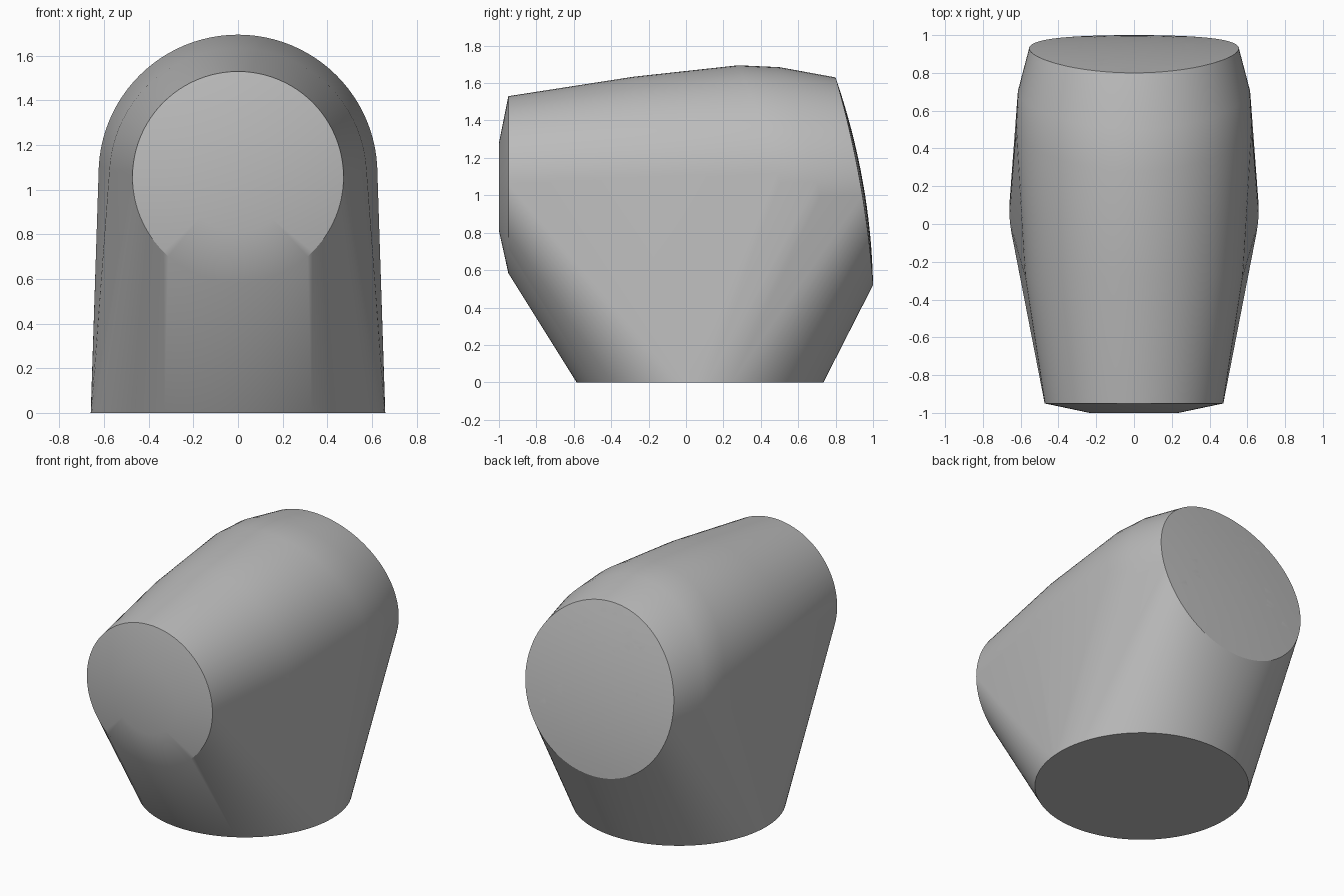
import bpy
import bmesh
from math import sin, cos, pi

cube = bpy.data.objects.get("Cube")
if cube:
    bpy.data.objects.remove(cube, do_unlink=True)

SEGMENTS = 96
bm = bmesh.new()


def base_ring(y, radius):
    """Horizontal ring on the ground."""
    for i in range(SEGMENTS):
        a = 2 * pi * i / SEGMENTS
        bm.verts.new((radius * cos(a), y + radius * sin(a), 0))


def upright_ring(z, radius, top_y, mid_y, low_y, scale=1.0, dome=0.0):
    """Upright ring, bent in depth through its top, middle and bottom."""
    for i in range(SEGMENTS):
        a = 2 * pi * i / SEGMENTS
        u, v = scale * cos(a), scale * sin(a)
        bend = (top_y + low_y) / 2 - mid_y
        y = mid_y + v * (top_y - low_y) / 2 + v * v * bend
        bm.verts.new((radius * u, y + dome * (1 - scale ** 2), z + radius * v))


# Foot of the body
base_ring(0.075, 0.66)

# Front face with its shallow chamfer
upright_ring(1.045, 0.235, -1.0, -1.0, -1.0)
upright_ring(1.057, 0.473, -0.95, -0.95, -0.95)

# Swelling barrel along the top
upright_ring(1.057, 0.577, -0.28, -0.28, -0.28)
upright_ring(1.07, 0.625, 0.28, 0.5, 0.6)
upright_ring(1.07, 0.615, 0.5, 0.7, 0.76)

# Gently domed back cap
for step in range(1, 9):
    upright_ring(1.075, 0.555, 0.8, 0.93, 1.0, step / 8, 0.015)

# Stretch one taut skin over all the rings
hull = bmesh.ops.convex_hull(bm, input=bm.verts[:])
inside = {v for v in hull["geom_interior"] + hull["geom_unused"]
          if isinstance(v, bmesh.types.BMVert)}
bmesh.ops.delete(bm, geom=list(inside), context="VERTS")
bmesh.ops.dissolve_limit(bm, angle_limit=0.002, verts=bm.verts[:], edges=bm.edges[:])
bmesh.ops.recalc_face_normals(bm, faces=bm.faces[:])

mesh = bpy.data.meshes.new("body")
bm.to_mesh(mesh)
bm.free()
body = bpy.data.objects.new("body", mesh)
bpy.context.collection.objects.link(body)

# Plain grey finish
grey = bpy.data.materials.new("grey")
grey.use_nodes = True
colour = (0.5, 0.5, 0.5, 1)
grey.diffuse_color = colour
grey.node_tree.nodes["Principled BSDF"].inputs["Base Color"].default_value = colour
mesh.materials.append(grey)

bpy.ops.object.select_all(action="DESELECT")
body.select_set(True)
bpy.context.view_layer.objects.active = body
bpy.ops.object.shade_smooth_by_angle(angle=0.48)
